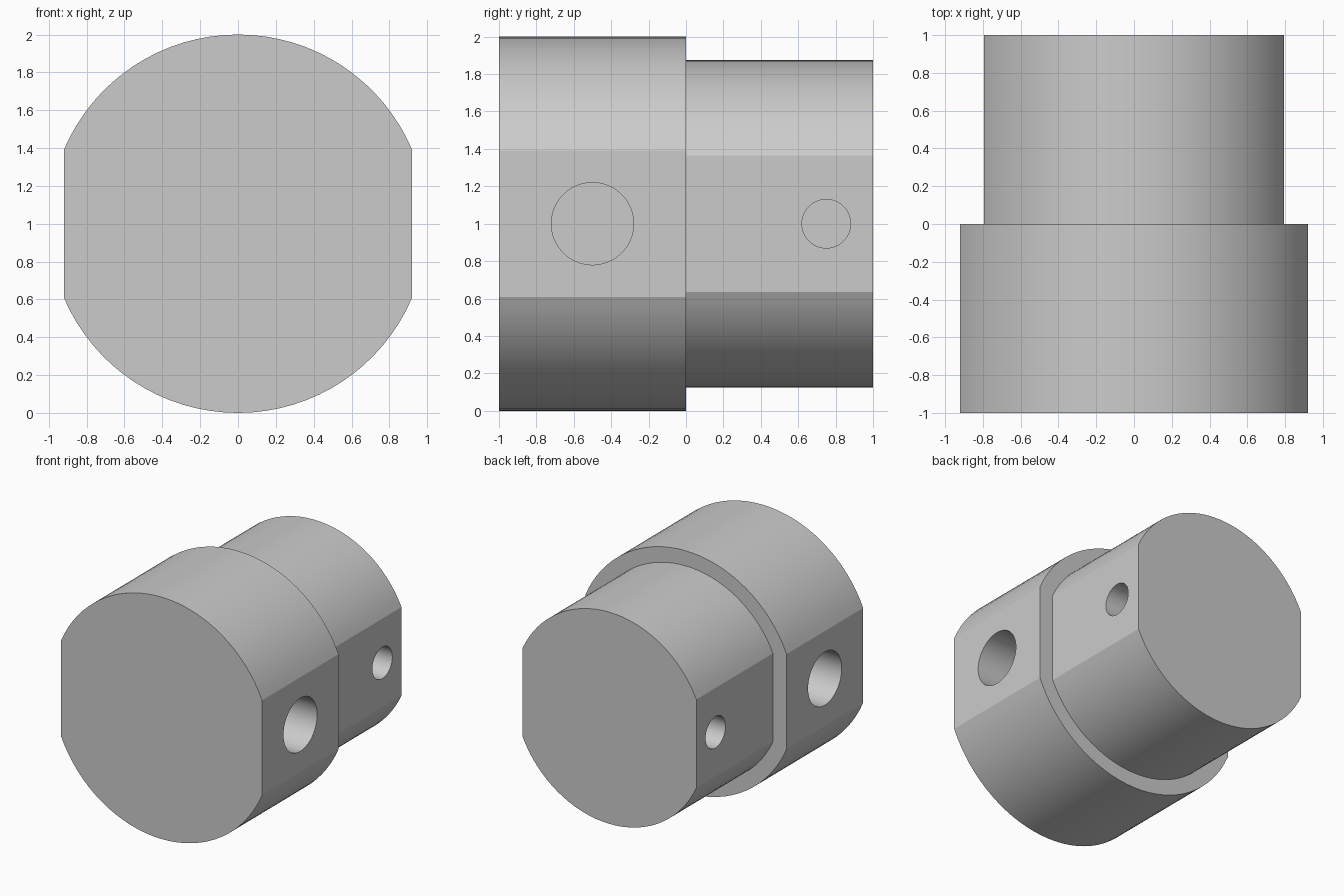
import bpy, bmesh, math

cube = bpy.data.objects.get("Cube")
if cube:
    bpy.data.objects.remove(cube, do_unlink=True)

grey = bpy.data.materials.new("plain_grey")
grey.use_nodes = True
colour = (0.6, 0.6, 0.6, 1)
grey.diffuse_color = colour
grey.node_tree.nodes["Principled BSDF"].inputs["Base Color"].default_value = colour

CENTRE_Z = 1.0


def flatted_cylinder(name, radius, flat_x, y0, y1, steps=32):
    """Round bar along y, with a flat cut on each side at x = +-flat_x."""
    start = math.acos(flat_x / radius)
    sweep = math.pi - 2 * start
    bm = bmesh.new()
    ring = []
    for half in (0, math.pi):
        for i in range(steps + 1):
            a = half + start + sweep * i / steps
            ring.append(bm.verts.new((radius * math.cos(a), y0, CENTRE_Z + radius * math.sin(a))))
    face = bm.faces.new(ring)
    extruded = bmesh.ops.extrude_face_region(bm, geom=[face], use_keep_orig=True)
    moved = [v for v in extruded["geom"] if isinstance(v, bmesh.types.BMVert)]
    bmesh.ops.translate(bm, verts=moved, vec=(0, y1 - y0, 0))
    bmesh.ops.recalc_face_normals(bm, faces=bm.faces)
    mesh = bpy.data.meshes.new(name)
    bm.to_mesh(mesh)
    bm.free()
    mesh.materials.append(grey)
    obj = bpy.data.objects.new(name, mesh)
    bpy.context.collection.objects.link(obj)
    return obj


def combine(target, other, operation):
    """Apply a boolean and discard the helper."""
    mod = target.modifiers.new("combine", 'BOOLEAN')
    mod.operation = operation
    mod.solver = 'EXACT'
    mod.object = other
    bpy.ops.object.select_all(action='DESELECT')
    bpy.context.view_layer.objects.active = target
    target.select_set(True)
    bpy.ops.object.modifier_apply(modifier=mod.name)
    bpy.data.objects.remove(other, do_unlink=True)


# Wide front section joined to the narrower rear section
body = flatted_cylinder("stepped_body", 1.0, 0.92, -1, 0)
rear = flatted_cylinder("rear_section", 0.875, 0.795, -0.1, 1)
combine(body, rear, 'UNION')

# Blind holes in both pairs of side flats: y, radius, flat position, depth
for y, radius, flat_x, depth in ((-0.5, 0.22, 0.92, 0.6), (0.75, 0.13, 0.795, 0.5)):
    for side in (-1, 1):
        bpy.ops.mesh.primitive_cylinder_add(
            vertices=48, radius=radius, depth=2 * depth,
            location=(side * flat_x, y, CENTRE_Z), rotation=(0, math.pi / 2, 0))
        cutter = bpy.context.object
        cutter.name = "hole_cutter"
        cutter.hide_render = True
        cutter.data.materials.append(grey)
        combine(body, cutter, 'DIFFERENCE')

# Smooth rounds, crisp edges at flats, ends and hole rims
bpy.ops.object.select_all(action='DESELECT')
body.select_set(True)
bpy.context.view_layer.objects.active = body
bpy.ops.object.shade_smooth_by_angle(angle=math.radians(20))
